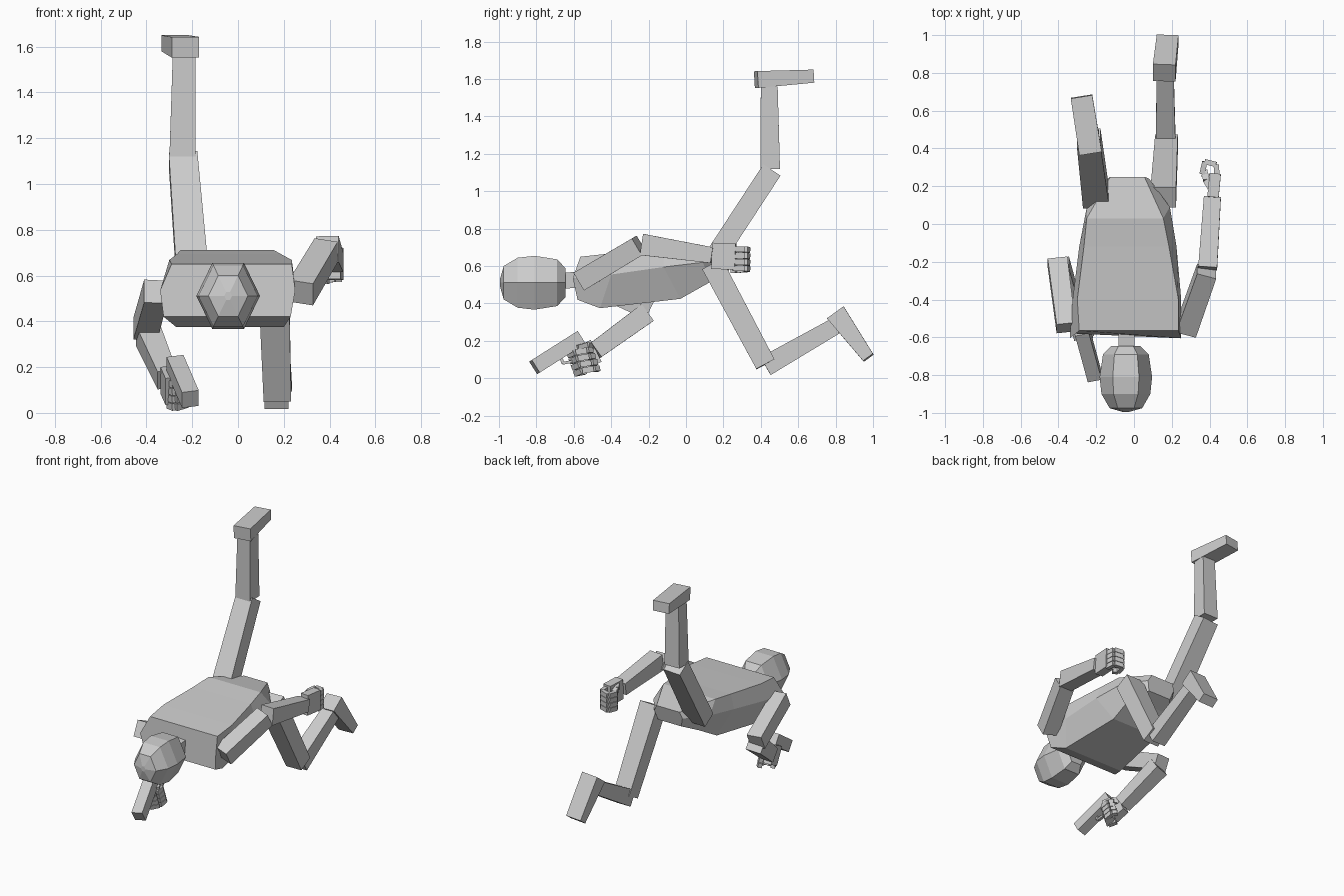
import bpy, math
from mathutils import Vector as V

def make(name, verts, faces):
    me = bpy.data.meshes.new(name)
    me.from_pydata([tuple(v) for v in verts], [], faces)
    me.update()
    ob = bpy.data.objects.new(name, me)
    bpy.context.collection.objects.link(ob)
    return ob

def loft(name, rings):
    # Closed skin through rings with equal vertex counts
    n, k = len(rings[0]), len(rings)
    faces = [[i*n + j, i*n + (j+1) % n, (i+1)*n + (j+1) % n, (i+1)*n + j]
             for i in range(k-1) for j in range(n)]
    faces += [list(range(n))[::-1], list(range((k-1)*n, k*n))]
    return make(name, [v for r in rings for v in r], faces)

def beam(name, p, q, a, b=None, hint=(1, 0, 0)):
    # Tapered box from p to q; a, b = (width along hint, depth) at the two ends
    p, q, b = V(p), V(q), b or a
    d = (q - p).normalized()
    s = V(hint) - d * V(hint).dot(d)
    s.normalize()
    t = d.cross(s)
    ring = lambda c, w: [c + s*w[0]/2*i + t*w[1]/2*j
                         for i, j in ((-1, -1), (1, -1), (1, 1), (-1, 1))]
    return loft(name, [ring(p, a), ring(q, b)])

def chain(name, pts, size, hint):
    # Finger made of box segments
    for i in range(len(pts) - 1):
        beam(f"{name}_{i+1}", pts[i], pts[i+1], size, None, hint)

# Head: six-sided faceted egg along y
loft("head", [[(-.043 + .139*r*math.cos(math.pi/3*i), y, .511 + .166*r*math.sin(math.pi/3*i))
               for i in range(6)]
              for y, r in ((-.645, .55), (-.69, .87), (-.81, 1), (-.90, .93), (-.975, .62), (-.995, .12))])
beam("neck", (-.04, -.67, .52), (-.04, -.55, .53), (.085, .085))

# Torso: rows of (y, z, left x, right x) for top, middle and bottom edges
rows = [((-.565, .65, -.29, .235), (-.605, .535, -.34, .25), (-.58, .42, -.325, .23)),
        ((-.40, .668, -.30, .235), (-.40, .555, -.325, .25), (-.46, .375, -.27, .20)),
        ((-.12, .695, -.265, .185), (-.12, .595, -.29, .225), (-.03, .425, -.22, .15)),
        ((.03, .712, -.25, .155), (.09, .62, -.25, .19), (.13, .515, -.19, .14)),
        ((.25, .67, -.125, .055), (.24, .625, -.14, .08), (.225, .56, -.12, .06))]
loft("torso", [[(t[2], t[0], t[1]), (t[3], t[0], t[1]), (m[3], m[0], m[1]),
                (b[3], b[0], b[1]), (b[2], b[0], b[1]), (m[2], m[0], m[1])] for t, m, b in rows])

# Raised leg
beam("raised_thigh", (-.20, .13, .61), (-.24, .457, 1.11), (.14, .11), (.125, .11))
beam("raised_shin", (-.242, .45, 1.12), (-.235, .445, 1.56), (.115, .105), (.10, .09))
beam("raised_foot", (-.23, .375, 1.597), (-.278, .675, 1.615), (.12, .09), (.115, .07))

# Kneeling leg
beam("kneeling_thigh", (.155, .14, .61), (.172, .425, .075), (.135, .12), (.12, .11))
beam("kneeling_shin", (.168, .425, .065), (.165, .80, .28), (.105, .11), (.09, .09))
beam("kneeling_foot", (.16, .80, .35), (.178, .975, .11), (.12, .11), (.115, .065))

# Arm swung behind
beam("back_upper_arm", (.275, -.56, .525), (.385, -.25, .71), (.11, .11), (.105, .105))
beam("back_forearm", (.39, -.235, .715), (.415, .14, .658), (.10, .115), (.09, .085))
beam("back_palm", (.418, .14, .655), (.43, .265, .65), (.06, .14))
for i in range(4):
    z = .69 - .034*i
    chain(f"back_finger_{i+1}", [(.44, .25, z), (.435, .315, z), (.375, .33, z - .005),
                                 (.36, .265, z - .01), (.395, .25, z - .01)],
          (.031, .028), (0, 0, 1))
chain("back_thumb", [(.41, .18, .70), (.38, .23, .69), (.375, .28, .67)], (.035, .03), (0, 0, 1))

# Arm reaching forward
beam("front_upper_arm", (-.36, -.55, .53), (-.405, -.20, .365), (.10, .11), (.105, .105))
beam("front_forearm", (-.395, -.215, .345), (-.31, -.487, .147), (.105, .11), (.085, .095))
beam("front_palm", (-.312, -.485, .145), (-.29, -.585, .095), (.055, .13))
for i in range(4):
    o = V((0, .012, -.033)) * i
    pts = [(-.30, -.575, .135), (-.275, -.625, .125), (-.225, -.59, .14), (-.225, -.53, .15), (-.25, -.505, .15)]
    chain(f"front_finger_{i+1}", [V(p) + o for p in pts], (.031, .028), (0, .34, -.94))
chain("front_thumb", [(-.29, -.505, .165), (-.25, -.53, .175), (-.225, -.58, .16)], (.035, .03), (0, 0, 1))

# Boxy held tool with grip and trigger
beam("tool_body", (-.275, -.565, .215), (-.208, -.81, .06), (.075, .08))
beam("tool_grip", (-.265, -.60, .165), (-.26, -.545, .03), (.035, .05))
chain("tool_trigger", [(-.245, -.665, .105), (-.245, -.66, .08), (-.25, -.61, .09)], (.02, .015), (1, 0, 0))
